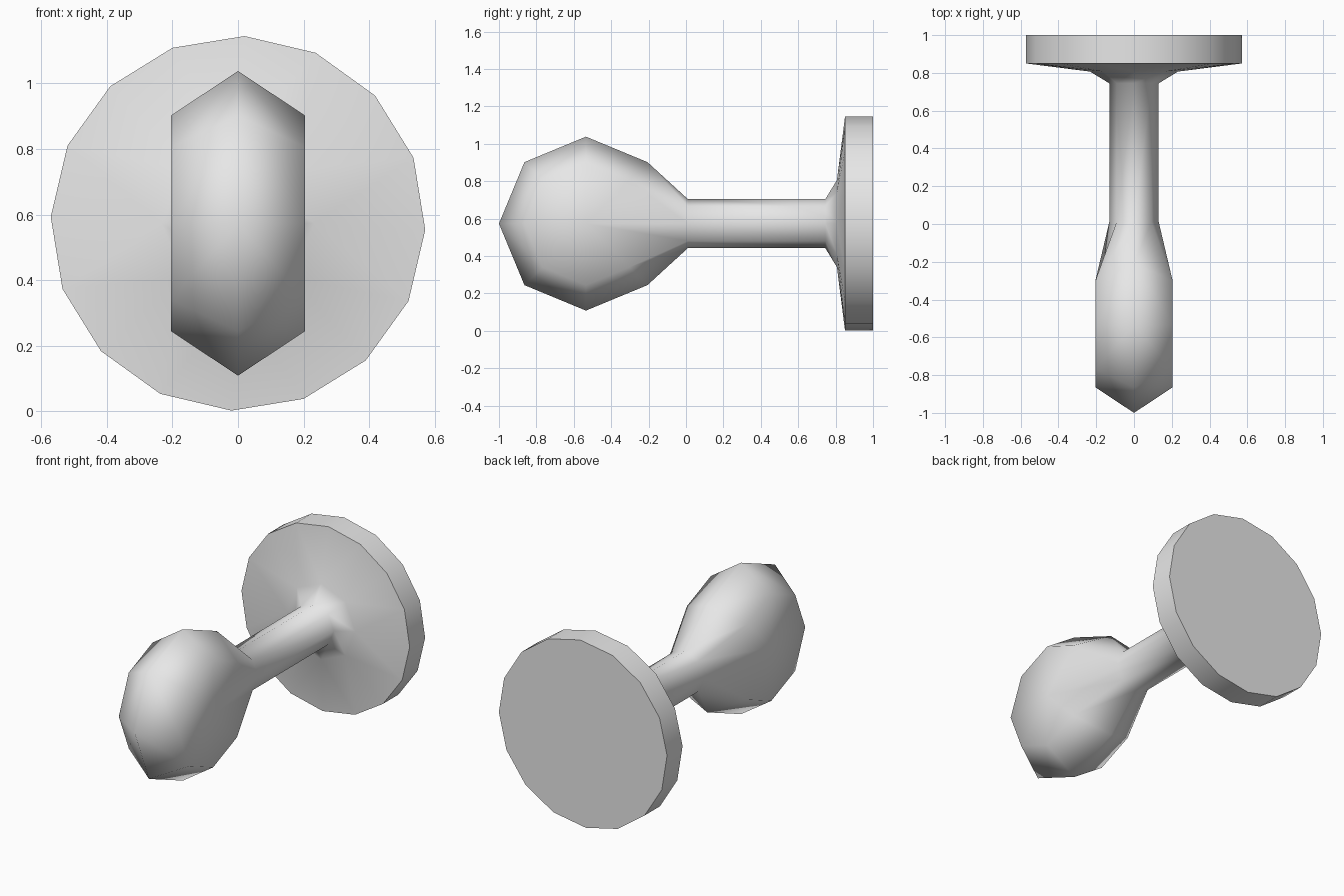
import bpy
import bmesh
from math import sin, cos, pi, radians

cube = bpy.data.objects.get("Cube")
if cube:
    bpy.data.objects.remove(cube)

AXIS_Z = 0.573
bm = bmesh.new()


def ring(y, radius, sides, turn=0.0):
    """Loop of vertices around the long axis, starting at the top."""
    angles = [2 * pi * k / sides + turn for k in range(sides)]
    return [bm.verts.new((radius * sin(a), y, AXIS_Z + radius * cos(a))) for a in angles]


def bridge(a, b):
    n = len(a)
    for k in range(n):
        bm.faces.new((a[k], a[(k + 1) % n], b[(k + 1) % n], b[k]))


def head_ring(x, radius):
    """Upright octagon of the grip, starting at the back."""
    return [bm.verts.new((x, -0.535 + radius * cos(k * pi / 4),
                          AXIS_Z + radius * sin(k * pi / 4)))
            for k in range(1, 8)]


# Lens-shaped grip, open at the back where the stem joins
middle = head_ring(0, 0.465)
sides = []
for x in (0.205, -0.205):
    rim = head_ring(x, 0.329)
    hub = bm.verts.new((x, -0.535, AXIS_Z))
    for k in range(6):
        bm.faces.new((middle[k], middle[k + 1], rim[k + 1], rim[k]))
        bm.faces.new((rim[k], rim[k + 1], hub))
    sides.append((rim, hub))
(left_rim, left_hub), (right_rim, right_hub) = sides
opening = [middle[0], left_rim[0], left_hub, left_rim[-1],
           middle[-1], right_rim[-1], right_hub, right_rim[0]]

# Stem with flared foot
loops = [opening] + [ring(y, r, 8) for y, r in ((0.01, 0.131), (0.745, 0.131), (0.807, 0.233))]
for a, b in zip(loops, loops[1:]):
    bridge(a, b)

# Round back plate with twice as many sides as the stem
foot = loops[-1]
plate_front = ring(0.85, 0.572, 16, radians(2))
plate_back = ring(1.0, 0.572, 16, radians(2))
for k in range(8):
    here, following = foot[k], foot[(k + 1) % 8]
    p, q, r = (plate_front[(2 * k + i) % 16] for i in range(3))
    bm.faces.new((here, p, q))
    bm.faces.new((here, q, following))
    bm.faces.new((following, q, r))
bridge(plate_front, plate_back)
bm.faces.new(plate_back)
bmesh.ops.recalc_face_normals(bm, faces=bm.faces)

mesh = bpy.data.meshes.new("door_knob")
bm.to_mesh(mesh)
bm.free()
knob = bpy.data.objects.new("door_knob", mesh)
bpy.context.collection.objects.link(knob)

# Plain grey finish
grey = bpy.data.materials.new("light_grey")
grey.use_nodes = True
grey.diffuse_color = (0.8, 0.8, 0.8, 1)
shader = next(n for n in grey.node_tree.nodes if n.type == "BSDF_PRINCIPLED")
shader.inputs["Base Color"].default_value = (0.8, 0.8, 0.8, 1)
mesh.materials.append(grey)

# Smooth body with crisp plate edges
bpy.ops.object.select_all(action="DESELECT")
knob.select_set(True)
bpy.context.view_layer.objects.active = knob
bpy.ops.object.shade_smooth_by_angle(angle=radians(75))
